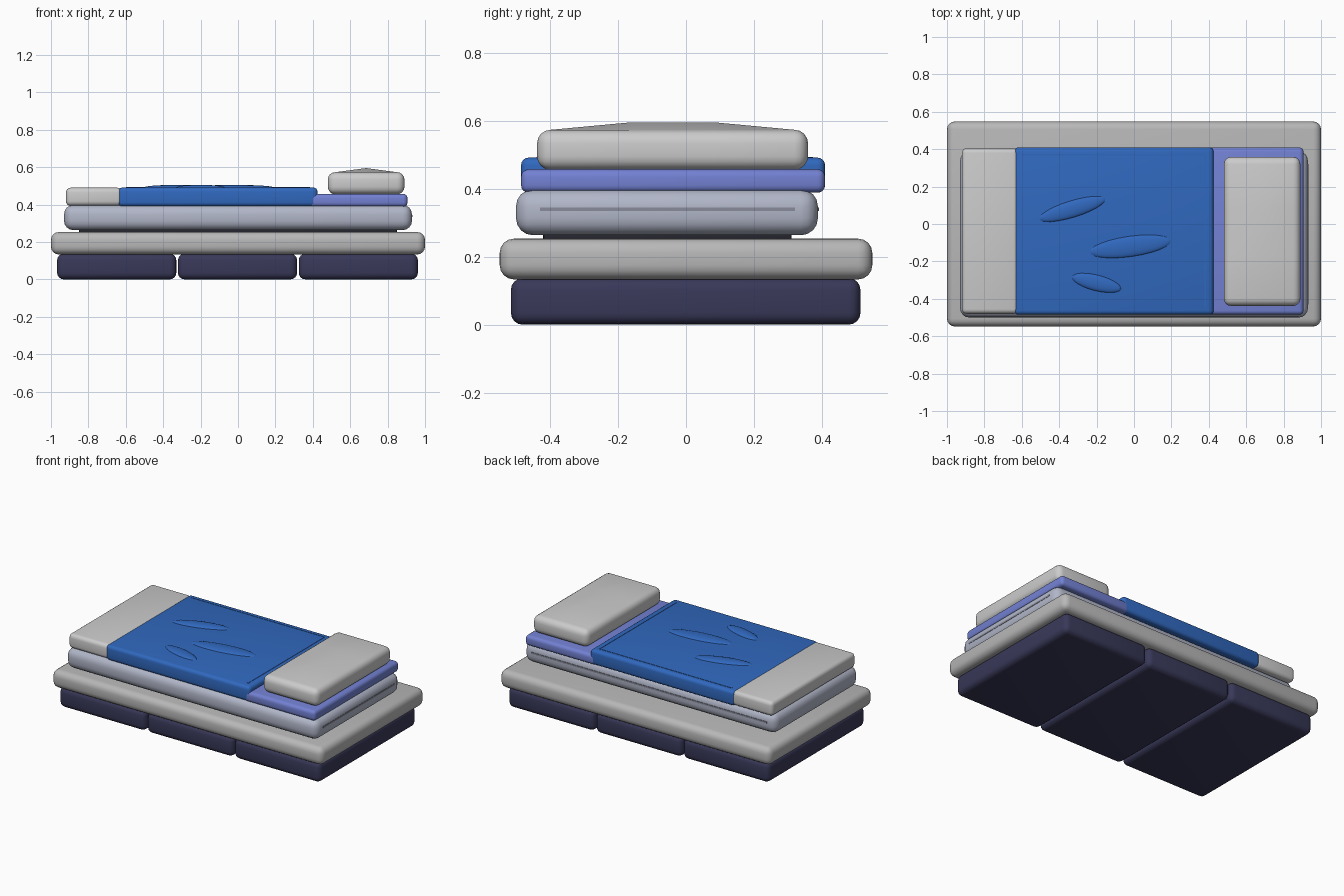
import bpy, bmesh
from math import radians
from mathutils import Matrix, Vector

if "Cube" in bpy.data.objects:
    bpy.data.objects.remove(bpy.data.objects["Cube"])


def material(name, rgb):
    m = bpy.data.materials.new(name)
    m.diffuse_color = (*rgb, 1)
    m.use_nodes = True
    m.node_tree.nodes["Principled BSDF"].inputs["Base Color"].default_value = m.diffuse_color
    return m


NAVY = material("navy", (0.04, 0.04, 0.10))
BLUE = material("blue", (0.03, 0.14, 0.52))
LILAC = material("lilac", (0.17, 0.22, 0.65))
TICKING = material("ticking", (0.44, 0.47, 0.58))
SEAM = material("seam", (0.25, 0.26, 0.33))
DARK = material("dark", (0.02, 0.02, 0.03))
LINEN = material("linen", (0.72, 0.73, 0.75))
FRAME = material("frame", (0.48, 0.48, 0.48))


def finish(name, bm, mat):
    mesh = bpy.data.meshes.new(name)
    bm.to_mesh(mesh)
    bm.free()
    ob = bpy.data.objects.new(name, mesh)
    bpy.context.collection.objects.link(ob)
    mesh.materials.append(mat)
    bpy.ops.object.select_all(action='DESELECT')
    ob.select_set(True)
    bpy.context.view_layer.objects.active = ob
    bpy.ops.object.shade_smooth_by_angle(angle=radians(35))
    return ob


def rounded_box(x0, x1, y0, y1, z0, z1, r, seg=4):
    bm = bmesh.new()
    bmesh.ops.create_cube(bm, size=1)
    lo, hi = Vector((x0, y0, z0)), Vector((x1, y1, z1))
    for v in bm.verts:
        v.co = Vector([a + (c + 0.5) * (b - a) for a, b, c in zip(lo, hi, v.co)])
    if r:
        bmesh.ops.bevel(bm, geom=bm.edges[:], offset=r, segments=seg,
                        profile=0.5, affect='EDGES')
    return bm


def box(name, bounds, r, mat, seg=4):
    return finish(name, rounded_box(*bounds, r, seg), mat)


# Three drawer blocks under the bed
for i, x in enumerate((-0.967, -0.321, 0.325)):
    box(f"drawer_{i + 1}", (x, x + 0.637, -0.515, 0.513, 0, 0.137), 0.035, NAVY)

# Bed platform and the dark base slab
box("platform", (-1, 1, -0.548, 0.548, 0.133, 0.253), 0.042, FRAME)
box("base_slab", (-0.85, 0.85, -0.42, 0.31, 0.245, 0.275), 0.006, DARK, 2)

# Mattress with seams on the back and head end
box("mattress", (-0.93, 0.93, -0.50, 0.388, 0.263, 0.398), 0.05, TICKING)
box("mattress_seam_back", (-0.87, 0.87, 0.37, 0.391, 0.334, 0.345), 0, SEAM)
box("mattress_seam_head", (0.91, 0.932, -0.43, 0.32, 0.334, 0.345), 0, SEAM)

# Bedding layers
box("foot_sheet", (-0.92, -0.62, -0.48, 0.405, 0.393, 0.49), 0.025, LINEN)
box("head_sheet", (0.38, 0.906, -0.485, 0.409, 0.388, 0.457), 0.022, LILAC)
box("blanket", (-0.64, 0.425, -0.485, 0.409, 0.39, 0.491), 0.022, BLUE)
box("blanket_seam_back", (-0.60, 0.38, 0.366, 0.374, 0.485, 0.493), 0, BLUE)
box("blanket_seam_head", (0.376, 0.384, -0.44, 0.37, 0.485, 0.493), 0, BLUE)

# Soft wrinkles on the blanket: x, y, length, width, angle
for i, (x, y, l, w, a) in enumerate(((-0.33, 0.08, 0.37, 0.09, 17),
                                     (-0.02, -0.12, 0.44, 0.11, 8),
                                     (-0.20, -0.315, 0.27, 0.085, -14))):
    bm = bmesh.new()
    bmesh.ops.create_uvsphere(bm, u_segments=24, v_segments=12, radius=1)
    bmesh.ops.transform(bm, verts=bm.verts, matrix=Matrix.LocRotScale(
        (x, y, 0.49), Matrix.Rotation(radians(a), 3, 'Z'), (l / 2, w / 2, 0.015)))
    finish(f"wrinkle_{i + 1}", bm, BLUE)

# Pillow with a raised centre ridge
bm = rounded_box(0.48, 0.89, -0.438, 0.359, 0.455, 0.573, 0.04)
for co, no in (((0.685, 0, 0), (1, 0, 0)), ((0, -0.162, 0), (0, 1, 0)),
               ((0, 0.083, 0), (0, 1, 0))):
    bmesh.ops.bisect_plane(bm, geom=bm.verts[:] + bm.edges[:] + bm.faces[:],
                           plane_co=co, plane_no=no, dist=1e-5)
for v in bm.verts:
    if v.co.z > 0.572 and abs(v.co.x - 0.685) < 0.01 and -0.2 < v.co.y < 0.12:
        v.co.z = 0.595
finish("pillow", bm, LINEN)
